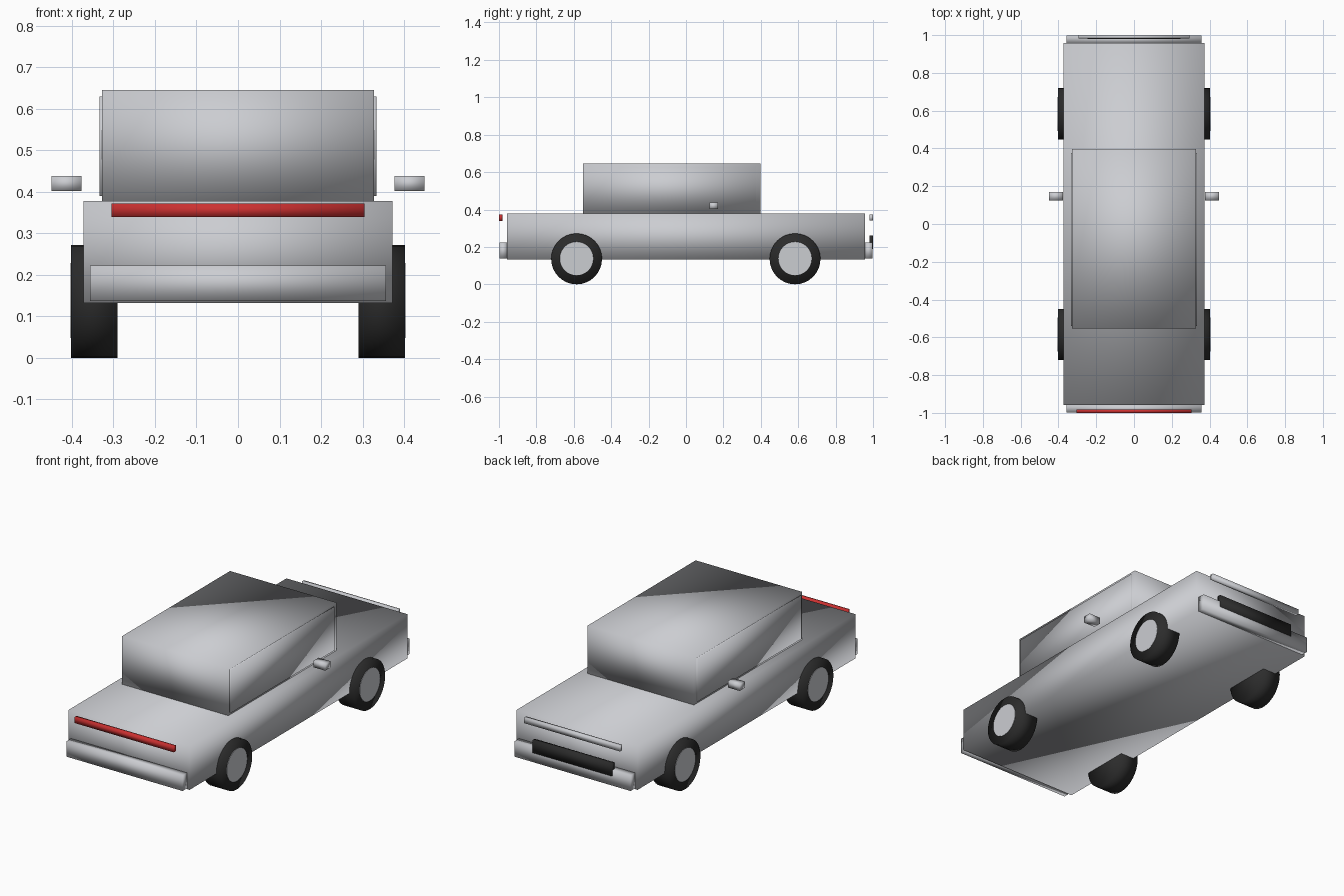
import bpy
import math

cube = bpy.data.objects.get("Cube")
if cube:
    bpy.data.objects.remove(cube, do_unlink=True)


def material(name, r, g, b):
    m = bpy.data.materials.new(name)
    m.use_nodes = True
    m.diffuse_color = (r, g, b, 1)
    m.node_tree.nodes["Principled BSDF"].inputs["Base Color"].default_value = (r, g, b, 1)
    return m


SILVER = material("silver paint", 0.6, 0.61, 0.64)
RUBBER = material("black rubber", 0.025, 0.025, 0.025)
RED = material("red lamp", 0.6, 0.03, 0.03)


def box(name, x, y, z, mat):
    """Soft-shaded box spanning the given (low, high) ranges."""
    spans = (x, y, z)
    bpy.ops.mesh.primitive_cube_add(size=1, location=[(a + b) / 2 for a, b in spans])
    ob = bpy.context.object
    ob.name = name
    ob.scale = [b - a for a, b in spans]
    bpy.ops.object.transform_apply(location=False, rotation=False, scale=True)
    bpy.ops.object.shade_smooth()
    ob.data.materials.append(mat)
    return ob


def disc(name, x, y, z, radius, mat):
    """Cylinder lying along x between the (low, high) range."""
    bpy.ops.mesh.primitive_cylinder_add(
        vertices=32, radius=radius, depth=x[1] - x[0],
        location=((x[0] + x[1]) / 2, y, z), rotation=(0, math.pi / 2, 0))
    ob = bpy.context.object
    ob.name = name
    ob.data.materials.append(mat)
    return ob


# Main shell
box("body", (-0.372, 0.372), (-0.957, 0.957), (0.132, 0.378), SILVER)
box("cabin", (-0.327, 0.327), (-0.552, 0.397), (0.378, 0.645), SILVER)

# Bumpers, light bars and grille
box("front_bumper", (-0.357, 0.357), (-0.997, -0.957), (0.137, 0.223), SILVER)
box("back_bumper", (-0.357, 0.357), (0.957, 0.997), (0.137, 0.223), SILVER)
box("red_light_bar", (-0.305, 0.305), (-1.0, -0.982), (0.339, 0.372), RED)
box("pale_light_bar", (-0.295, 0.295), (0.982, 1.0), (0.341, 0.372), SILVER)
box("grille", (-0.245, 0.245), (0.98, 1.0), (0.19, 0.26), RUBBER)

# Paired side parts
for side, label in ((-1, "right"), (1, "left")):
    def across(a, b):
        return tuple(sorted((side * a, side * b)))

    box(label + "_side_window", across(0.32, 0.334), (-0.54, 0.375), (0.39, 0.63), SILVER)
    box(label + "_mirror", across(0.377, 0.449), (0.125, 0.17), (0.402, 0.438), SILVER)

    for y, end in ((-0.585, "front"), (0.583, "back")):
        tyre = disc(f"{end}_{label}_tyre", across(0.29, 0.402), y, 0.136, 0.136, RUBBER)
        bpy.ops.object.shade_smooth()
        hub = disc(f"{end}_{label}_hub", across(0.38, 0.404), y, 0.138, 0.09, SILVER)
        bpy.ops.object.shade_smooth_by_angle()
